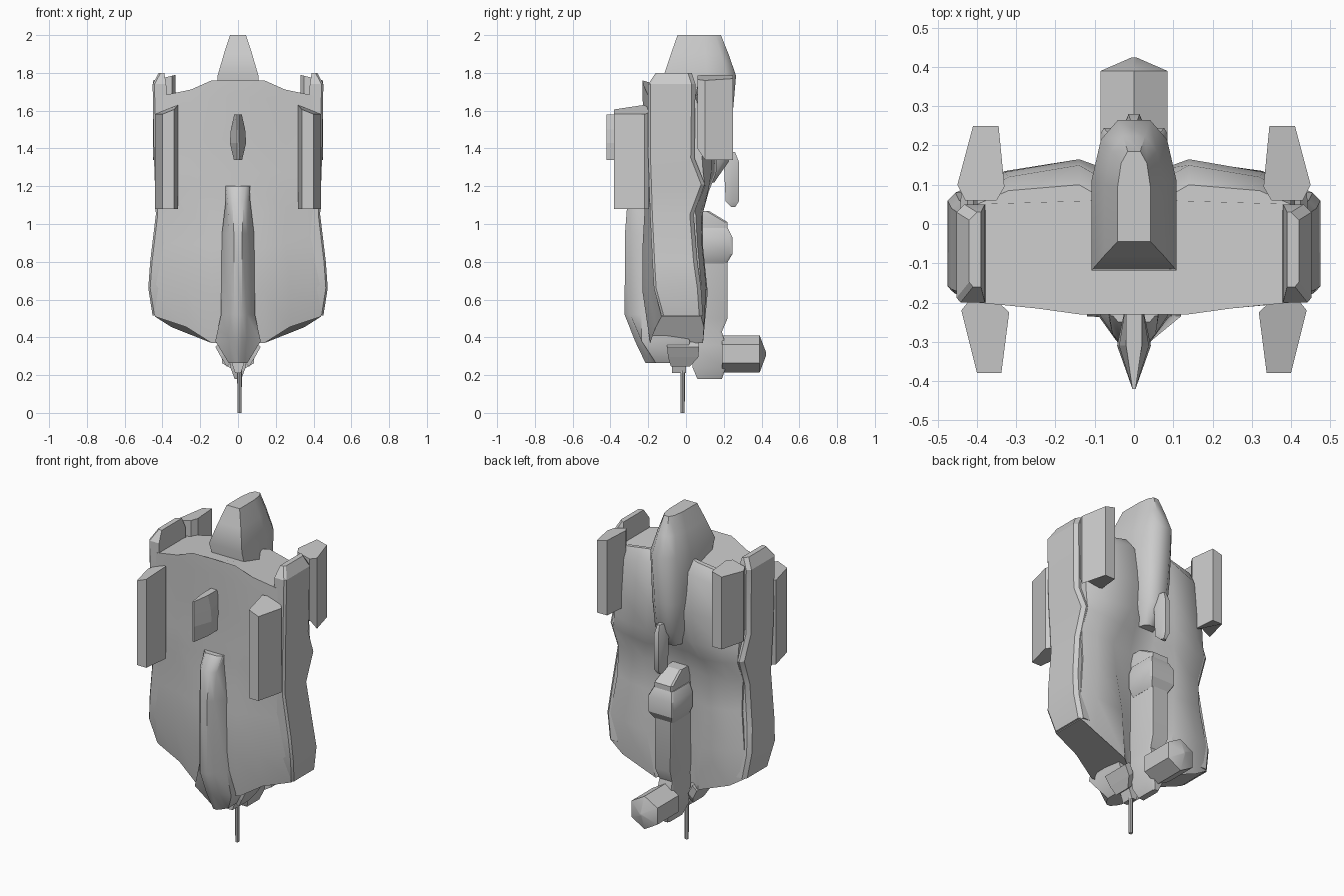
import bpy, bmesh, math
from mathutils import Matrix

if "Cube" in bpy.data.objects:
    bpy.data.objects.remove(bpy.data.objects["Cube"])


def finish(name, bm, angle=32, mirror=False):
    if mirror:
        geo = bm.verts[:] + bm.edges[:] + bm.faces[:]
        for v in bmesh.ops.duplicate(bm, geom=geo)["geom"]:
            if isinstance(v, bmesh.types.BMVert):
                v.co.x *= -1
    bmesh.ops.recalc_face_normals(bm, faces=bm.faces)
    me = bpy.data.meshes.new(name)
    bm.to_mesh(me)
    bm.free()
    ob = bpy.data.objects.new(name, me)
    bpy.context.collection.objects.link(ob)
    if angle:
        bpy.ops.object.select_all(action='DESELECT')
        ob.select_set(True)
        bpy.context.view_layer.objects.active = ob
        bpy.ops.object.shade_smooth_by_angle(angle=math.radians(angle))
    return ob


def loft(name, rings, angle=32, mirror=False):
    bm = bmesh.new()
    vs = [[bm.verts.new(p) for p in r] for r in rings]
    n = len(vs[0])
    for a, b in zip(vs, vs[1:]):
        for i in range(n):
            j = (i + 1) % n
            bm.faces.new((a[i], a[j], b[j], b[i]))
    bm.faces.new(vs[0])
    bm.faces.new(vs[-1])
    return finish(name, bm, angle, mirror)


def sym(half):
    # closed ring from its x >= 0 half
    return half + [(-x, y, z) for x, y, z in reversed(half) if x > 0]


# main hull with twin rear lobes and a channel between them
# rows: z centre, z edge, half width, front y centre/edge, back y edge/ridge/channel, ridge x, rear drop
hull = []
for zc, ze, w, f0, f1, be, br, b0, rx, drop in [
        (1.76, 1.68, .40, -.23, -.20, .05, .10, .06, .14, .03),
        (1.67, 1.60, .40, -.23, -.20, .07, .15, .11, .14, 0),
        (1.45, 1.43, .41, -.22, -.20, .08, .165, .14, .14, 0),
        (1.27, 1.28, .41, -.22, -.20, .09, .16, .12, .15, 0),
        (1.17, 1.20, .41, -.22, -.20, .10, .12, .08, .18, 0),
        (1.06, 1.08, .41, -.22, -.19, .05, .09, .05, .22, 0),
        (.88, .90, .41, -.23, -.18, .06, .09, .04, .20, 0),
        (.64, .68, .44, -.23, -.17, .08, .115, .04, .18, 0),
        (.37, .51, .44, -.19, -.13, .08, .09, .03, .14, 0)]:
    zm = zc * .4 + ze * .6
    hull.append(sym([(.02, f0, zc), (.14, f0, zc), (w * .62, (f0 + f1) / 2, zm), (w, f1, ze),
                     (w, be, ze), (w * .8, (be + br) / 2 + .01, zm - drop / 2),
                     (rx, br, zc - drop), (.07, b0, zc - drop)]))
loft("hull", hull, 38)

# side armour plates
plate = []
for z, xi, xo, f, b in [(1.80, .39, .42, -.16, .03), (1.74, .38, .452, -.20, .05),
                        (1.35, .37, .445, -.20, .045), (1.21, .37, .44, -.195, .10),
                        (1.05, .37, .435, -.19, .04), (.80, .38, .465, -.178, .06),
                        (.66, .39, .475, -.17, .08), (.515, .39, .452, -.13, .09)]:
    plate.append([(xi, f, z), (xo - .01, f, z), (xo, f + .012, z), (xo, b - .02, z), (xo - .02, b, z), (xi, b, z)])
loft("side_plate", plate, 25, True)

# front keel
keel = []
for z, yf, wf, wb, yb in [(1.20, -.25, .04, .06, -.20), (1.12, -.31, .03, .065, -.15),
                          (.95, -.323, .022, .085, -.15), (.52, -.325, .022, .09, -.05),
                          (.38, -.27, .02, .12, .02), (.265, -.215, .012, .05, .0)]:
    keel.append(sym([(wf, yf, z), (wf + .025, yf + .03, z), (wb, (-.235 if z > .3 else -.16), z), (wb, yb, z)]))
loft("front_keel", keel, 50)

# upper rear nacelle
nac = []
for z, y0, y1, w in [(2.0, -.045, .185, .042), (1.90, -.08, .225, .075), (1.785, -.118, .265, .108),
                     (1.50, -.02, .24, .10), (1.33, 0, .225, .085), (1.22, 0, .15, .05)]:
    d = y1 - y0
    nac.append(sym([(w, y0, z), (w, y0 + .6 * d, z), (w * .78, y0 + .87 * d, z), (w * .38, y1, z)]))
loft("nacelle", nac, 50)


# four stabiliser fins: plan outline extruded upward, top sloping outward, lower root corner lifted
def fin(name, plan, low, high, slope, lift):
    x0 = min(p[0] for p in plan)
    loft(name, [[(x, y, low + lift * (i in (0, 5))) for i, (x, y) in enumerate(plan)],
                [(x, y, high - slope * (x - x0) - .12 * max(0, abs(y) - .25)) for x, y in plan]], 0, True)


fin("front_fin", [(.35, -.195), (.318, -.225), (.338, -.38), (.40, -.38), (.44, -.22), (.42, -.195)],
    1.08, 1.63, .4, 0)
fin("rear_fin", [(.35, .06), (.33, .095), (.345, .25), (.41, .25), (.45, .10), (.43, .06)],
    1.34, 1.79, .25, .06)

# small front blade
loft("front_blade", [sym([(.004, -.42, z), (w, -.31, z), (.02, -.20, z)])
                     for z, w in ((1.34, .022), (1.43, .043), (1.50, .038), (1.58, .02))], 0)

# rear pod
loft("rear_pod", [sym([(w * .5, y1, z), (w, (y0 + y1) / 2, z), (w, y0, z)])
                  for z, w, y0, y1 in ((1.38, .015, .21, .26), (1.33, .028, .20, .28),
                                       (1.12, .028, .21, .28), (1.09, .015, .24, .26))], 35)


# rear spar, tapering to a narrow foot, with a collar
def column(name, rows, angle):
    loft(name, [sym([(w, y0, z), (w, y1 - .015, z), (w - .008, y1, z)]) for z, y0, y1, w in rows], angle)


column("rear_spar", [(1.07, 0, .12, .05), (1.01, 0, .22, .06), (.50, 0, .22, .058), (.43, 0, .19, .05),
                     (.36, .03, .21, .052), (.24, .035, .21, .04), (.18, .06, .19, .018)], 30)
column("spar_collar", [(.98, .06, .22, .065), (.93, .06, .245, .085), (.84, .06, .245, .085),
                       (.79, .06, .215, .06)], 30)

# hexagonal barrel with a pointed end
loft("barrel", [[(r * math.sin(i * math.pi / 3), y, .312 + r * math.cos(i * math.pi / 3)) for i in range(6)]
                for y, r in ((.19, .098), (.39, .098), (.424, .008))], 35)

# nose probe
bm = bmesh.new()
bmesh.ops.create_cone(bm, cap_ends=True, segments=8, radius1=.011, radius2=.013, depth=.32,
                      matrix=Matrix.Translation((.008, -.018, .16)))
finish("probe", bm)

# angled nose winglets and nose block
loft("winglet", [[(x, y0, z), (x + .03, y0, z - .025), (x + .03, y1, z - .025), (x, y1, z)]
                 for x, z, y0, y1 in ((.09, .375, -.10, .07), (.06, .32, -.095, .065), (.03, .27, -.08, .02))],
     0, True)
loft("nose_block", [sym([(w, -.075, z), (w, .0, z)]) for z, w in ((.38, .05), (.27, .035), (.21, .015))], 0)
